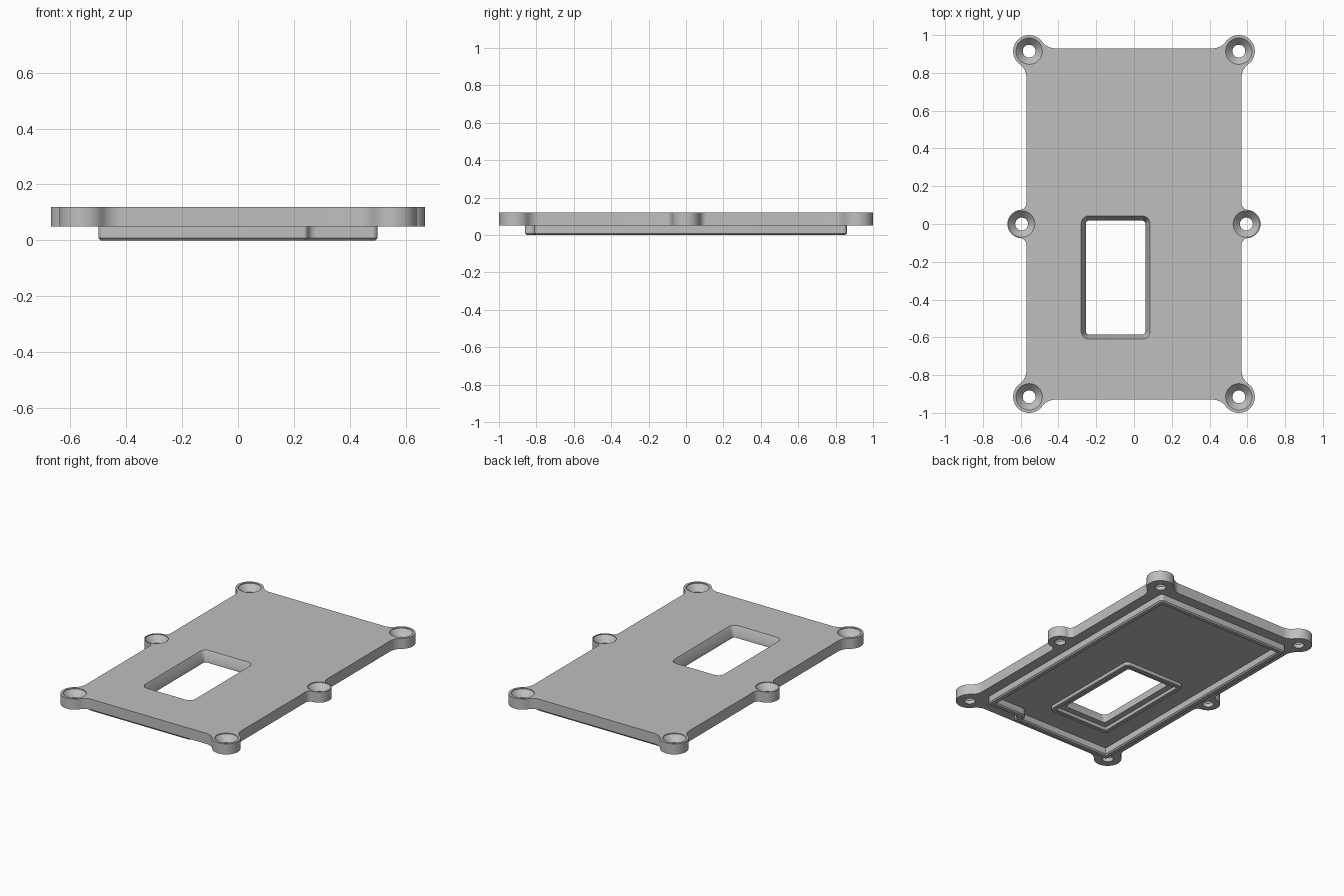
import bpy, bmesh
from math import sin, cos, pi, sqrt, atan2
from mathutils import Vector

old = bpy.data.objects.get("Cube")
if old:
    bpy.data.objects.remove(old, do_unlink=True)

grey = bpy.data.materials.new("plain_grey")
grey.use_nodes = True
COLOUR = (0.52, 0.52, 0.52, 1)
grey.diffuse_color = COLOUR
grey.node_tree.nodes["Principled BSDF"].inputs["Base Color"].default_value = COLOUR

TOP, UNDER = 0.12, 0.05


def arc(cx, cy, r, a0, a1, n=10):
    return [(cx + r * cos(a0 + (a1 - a0) * i / n),
             cy + r * sin(a0 + (a1 - a0) * i / n)) for i in range(n + 1)]


def loft(name, levels, closed=False):
    """Join equal loops (points, z); cap the ends, or close into a ring."""
    bm = bmesh.new()
    rows = [[bm.verts.new((x, y, z)) for x, y in pts] for pts, z in levels]
    n = len(rows[0])
    pairs = list(zip(rows, rows[1:]))
    if closed:
        pairs.append((rows[-1], rows[0]))
    else:
        bm.faces.new(rows[0])
        bm.faces.new(rows[-1])
    for a, b in pairs:
        for i in range(n):
            j = (i + 1) % n
            bm.faces.new((a[i], a[j], b[j], b[i]))
    bmesh.ops.recalc_face_normals(bm, faces=bm.faces)
    mesh = bpy.data.meshes.new(name)
    bm.to_mesh(mesh)
    bm.free()
    mesh.materials.append(grey)
    obj = bpy.data.objects.new(name, mesh)
    bpy.context.collection.objects.link(obj)
    return obj


def select(obj):
    bpy.ops.object.select_all(action='DESELECT')
    obj.select_set(True)
    bpy.context.view_layer.objects.active = obj


def smooth(obj):
    select(obj)
    bpy.ops.object.shade_smooth_by_angle(angle=pi / 6)


def cut(obj, cutter):
    select(obj)
    mod = obj.modifiers.new("cut", 'BOOLEAN')
    mod.operation = 'DIFFERENCE'
    mod.solver = 'EXACT'
    mod.object = cutter
    bpy.ops.object.modifier_apply(modifier=mod.name)
    bpy.data.objects.remove(cutter, do_unlink=True)


def rounded(corners, inset=0.0, n=6):
    """Counter-clockwise polygon (x, y, radius), moved inward and rounded."""
    pts, count = [], len(corners)
    for i, (x, y, r) in enumerate(corners):
        p = Vector((x, y))
        d0 = (p - Vector(corners[i - 1][:2])).normalized()
        d1 = (Vector(corners[(i + 1) % count][:2]) - p).normalized()
        turn = 1 if d0.cross(d1) > 0 else -1
        n0, n1 = Vector((-d0.y, d0.x)), Vector((-d1.y, d1.x))
        p = p + (n0 + n1) * inset
        r = min(max(r - turn * inset, 0.005), 0.042)
        c = p + (n0 + n1) * r * turn
        a0 = atan2(-n0.y * turn, -n0.x * turn)
        pts += arc(c.x, c.y, r, a0, a0 + turn * pi / 2, n)
    return pts


def box(x0, x1, y0, y1, r):
    return [(x0, y0, r), (x1, y0, r), (x1, y1, r), (x0, y1, r)]


# Plate outline: one quarter with screw ears blended in, then mirrored
SIDE, END = 0.57, 0.93
MID, MID_R, MID_F = (0.595, 0.0), 0.075, 0.035
EAR, EAR_R, EAR_F = (0.555, 0.915), 0.085, 0.085

fx = SIDE + MID_F
fy = sqrt((MID_R + MID_F) ** 2 - (fx - MID[0]) ** 2)
a = atan2(fy, fx - MID[0])
quarter = arc(*MID, MID_R, 0, a)
quarter += arc(fx, fy, MID_F, a - pi, -pi)[1:]

fx = SIDE + EAR_F
fy = EAR[1] - sqrt((EAR_R + EAR_F) ** 2 - (fx - EAR[0]) ** 2)
a = atan2(fy - EAR[1], fx - EAR[0])
quarter += arc(fx, fy, EAR_F, pi, a + pi)

gy = END + EAR_F
gx = EAR[0] - sqrt((EAR_R + EAR_F) ** 2 - (gy - EAR[1]) ** 2)
b = atan2(gy - EAR[1], gx - EAR[0])
quarter += arc(*EAR, EAR_R, a, b, 24)[1:]
quarter += arc(gx, gy, EAR_F, b - pi, -pi / 2)[1:]

half = quarter + [(-x, y) for x, y in reversed(quarter)][:-1]
outline = half + [(-x, -y) for x, y in quarter[:1] + half[1:]]
# Drop coincident neighbours left by the mirroring
outline = [p for i, p in enumerate(outline)
           if (Vector(p) - Vector(outline[i - 1])).length > 1e-5]

plate = loft("cover_plate", [(outline, UNDER), (outline, TOP)])

# Countersunk screw holes
for x, y in [MID, EAR, (EAR[0], -EAR[1])]:
    for s in (1, -1):
        profile = [(0.034, 0), (0.034, 0.075), (0.07, 0.115), (0.07, 0.15)]
        rings = [(arc(s * x, y, r, 0, 2 * pi, 32)[:-1], z) for r, z in profile]
        cut(plate, loft("screw_cutter", rings))

# Window with sloped sides
window = box(-0.28, 0.085, -0.61, 0.043, 0.042)
cut(plate, loft("window_cutter", [
    (rounded(window, 0.025), 0), (rounded(window, 0.025), 0.07),
    (rounded(window), TOP), (rounded(window), 0.15)]))
smooth(plate)


# Raised lips on the underside with chamfered lower edges
def lip(name, corners, width, low, bevel):
    steps = [(0, 0.06), (0, low + bevel), (bevel, low),
             (width - bevel, low), (width, low + bevel), (width, 0.06)]
    smooth(loft(name, [(rounded(corners, t), z) for t, z in steps], closed=True))


skirt = [(-0.5, -0.86, 0.02), (0.25, -0.86, 0.015), (0.25, -0.81, 0.03),
         (0.5, -0.81, 0.02), (0.5, 0.86, 0.02), (-0.5, 0.86, 0.02)]
lip("locating_skirt", skirt, 0.04, 0.0, 0.008)
lip("window_lip", box(-0.325, 0.13, -0.655, 0.088, 0.03), 0.03, 0.025, 0.004)
